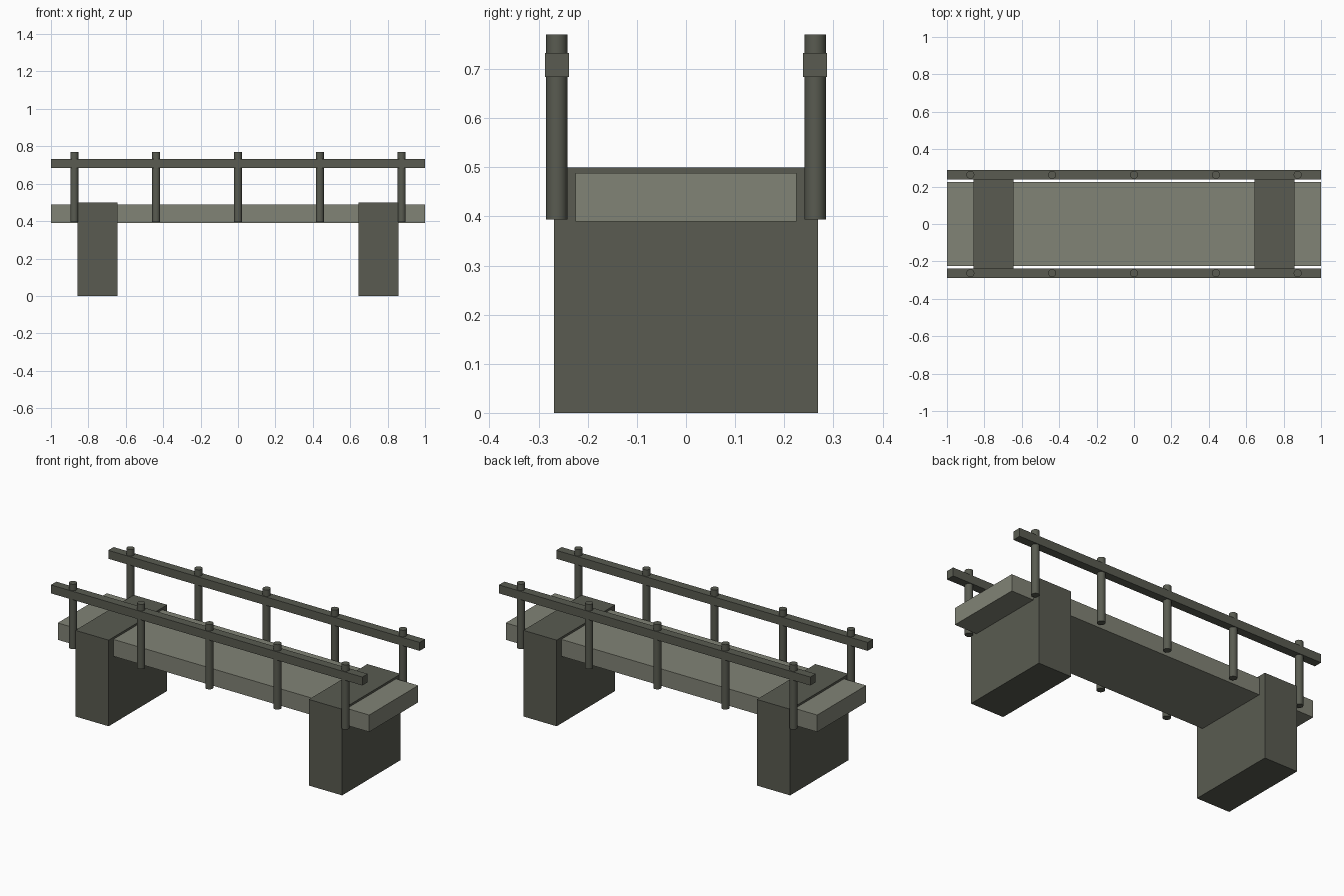
import bpy
import math

cube = bpy.data.objects.get("Cube")
if cube:
    bpy.data.objects.remove(cube, do_unlink=True)


def make_material(name, color):
    mat = bpy.data.materials.new(name)
    mat.use_nodes = True
    mat.diffuse_color = color
    mat.node_tree.nodes["Principled BSDF"].inputs["Base Color"].default_value = color
    return mat


pale_stone = make_material("pale_stone", (0.22, 0.227, 0.18, 1))
dark_stone = make_material("dark_stone", (0.10, 0.105, 0.082, 1))


def box(name, center, size, mat):
    bpy.ops.mesh.primitive_cube_add(size=1, location=center)
    obj = bpy.context.object
    obj.name = name
    obj.scale = size
    bpy.ops.object.transform_apply(location=False, rotation=False, scale=True)
    obj.data.materials.append(mat)


def post(name, x, y):
    bpy.ops.mesh.primitive_cylinder_add(
        vertices=16, radius=0.0215, depth=0.376, location=(x, y, 0.582))
    obj = bpy.context.object
    obj.name = name
    obj.data.materials.append(dark_stone)
    bpy.ops.object.shade_smooth_by_angle(angle=math.radians(40))


# Walkway slab
box("deck", (0, 0, 0.439), (2, 0.45, 0.098), pale_stone)

# Supports that rise slightly above the deck
for side, label in ((1, "left"), (-1, "right")):
    box(f"{label}_pier", (side * 0.75, 0, 0.25), (0.214, 0.537, 0.5), dark_stone)

# Railings with evenly spaced posts
for side, label in ((-1, "front"), (1, "back")):
    y = side * 0.263
    box(f"{label}_rail", (0, y, 0.708), (2, 0.049, 0.049), dark_stone)
    for i in range(5):
        post(f"{label}_post_{i + 1}", (i - 2) * 0.4375, y)
